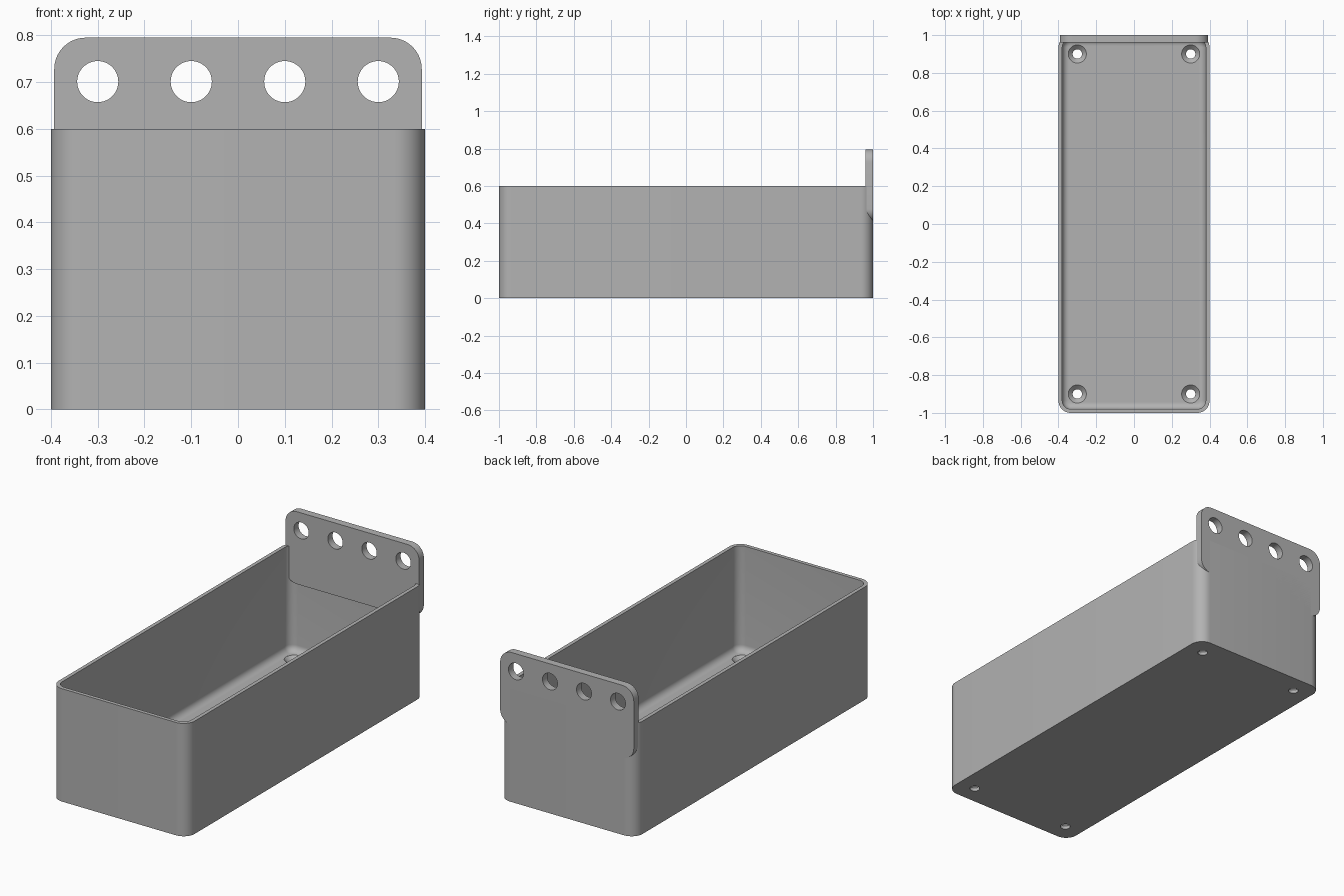
import bpy, bmesh
from math import sin, cos, pi, radians
from mathutils import Matrix

if "Cube" in bpy.data.objects:
    bpy.data.objects.remove(bpy.data.objects["Cube"])

# One plain grey for everything
grey = bpy.data.materials.new("grey plastic")
grey.use_nodes = True
colour = (0.45, 0.45, 0.45, 1)
grey.diffuse_color = colour
grey.node_tree.nodes["Principled BSDF"].inputs["Base Color"].default_value = colour


def rounded_rect(w, h, r, n=10):
    """Outline of a rectangle with half sizes w, h and corner radius r."""
    pts = []
    for k, (sx, sy) in enumerate([(1, 1), (-1, 1), (-1, -1), (1, -1)]):
        for i in range(n + 1):
            a = (k + i / n) * pi / 2
            pts.append((sx * (w - r) + r * cos(a), sy * (h - r) + r * sin(a)))
    return pts


def circle(r, n=48):
    return [(r * cos(2 * pi * i / n), r * sin(2 * pi * i / n)) for i in range(n)]


def loft(name, layers, matrix=Matrix()):
    """Closed solid skinned through (outline, height) layers."""
    bm = bmesh.new()
    rings = [[bm.verts.new((x, y, z)) for x, y in pts] for pts, z in layers]
    for a, b in zip(rings, rings[1:]):
        for i in range(len(a)):
            j = (i + 1) % len(a)
            bm.faces.new((a[i], a[j], b[j], b[i]))
    bm.faces.new(rings[0][::-1])
    bm.faces.new(rings[-1])
    bm.transform(matrix)
    bmesh.ops.recalc_face_normals(bm, faces=bm.faces)
    mesh = bpy.data.meshes.new(name)
    bm.to_mesh(mesh)
    bm.free()
    ob = bpy.data.objects.new(name, mesh)
    bpy.context.collection.objects.link(ob)
    mesh.materials.append(grey)
    return ob


def cut(ob, cutters):
    """Subtract each cutter, then discard it."""
    bpy.context.view_layer.objects.active = ob
    for c in cutters:
        c.hide_render = True
        mod = ob.modifiers.new("hole", "BOOLEAN")
        mod.operation, mod.solver, mod.object = "DIFFERENCE", "EXACT", c
        bpy.ops.object.modifier_apply(modifier=mod.name)
        bpy.data.objects.remove(c)


def smooth(ob):
    bpy.ops.object.select_all(action="DESELECT")
    ob.select_set(True)
    bpy.context.view_layer.objects.active = ob
    bpy.ops.object.shade_smooth_by_angle(angle=radians(30))


# Open tray: outer wall, rim, inner wall, filleted floor
W, L, H, R = 0.4, 1.0, 0.6, 0.065
WALL, FLOOR, FILLET = 0.02, 0.04, 0.035


def ring(inset):
    return rounded_rect(W - inset, L - inset, R - inset)


layers = [(ring(0), 0), (ring(0), H), (ring(WALL), H)]
for i in range(9):
    a = i / 8 * pi / 2
    layers.append((ring(WALL + FILLET * (1 - cos(a))),
                   FLOOR + FILLET * (1 - sin(a))))
tray = loft("tray", layers)

# Countersunk screw holes in the floor corners
screws = [loft("screw_cutter",
               [(circle(0.025), -0.05), (circle(0.025), FLOOR - 0.022),
                (circle(0.048), FLOOR), (circle(0.048), FLOOR + 0.02)],
               Matrix.Translation((x, y, 0)))
          for x in (-0.3, 0.3) for y in (-0.9, 0.9)]
cut(tray, screws)
smooth(tray)

# Upright hanging plate flush with the back wall
upright = Matrix.Rotation(pi / 2, 4, "X")
outline = rounded_rect(0.393, 0.1925, 0.067)
plate = loft("hanging_plate", [(outline, 0), (outline, 0.04)],
             Matrix.Translation((0, 1, 0.6025)) @ upright)
holes = [loft("hole_cutter", [(circle(0.044), -0.1), (circle(0.044), 0.1)],
              Matrix.Translation((x, 1, 0.701)) @ upright)
         for x in (-0.3, -0.1, 0.1, 0.3)]
cut(plate, holes)
smooth(plate)
